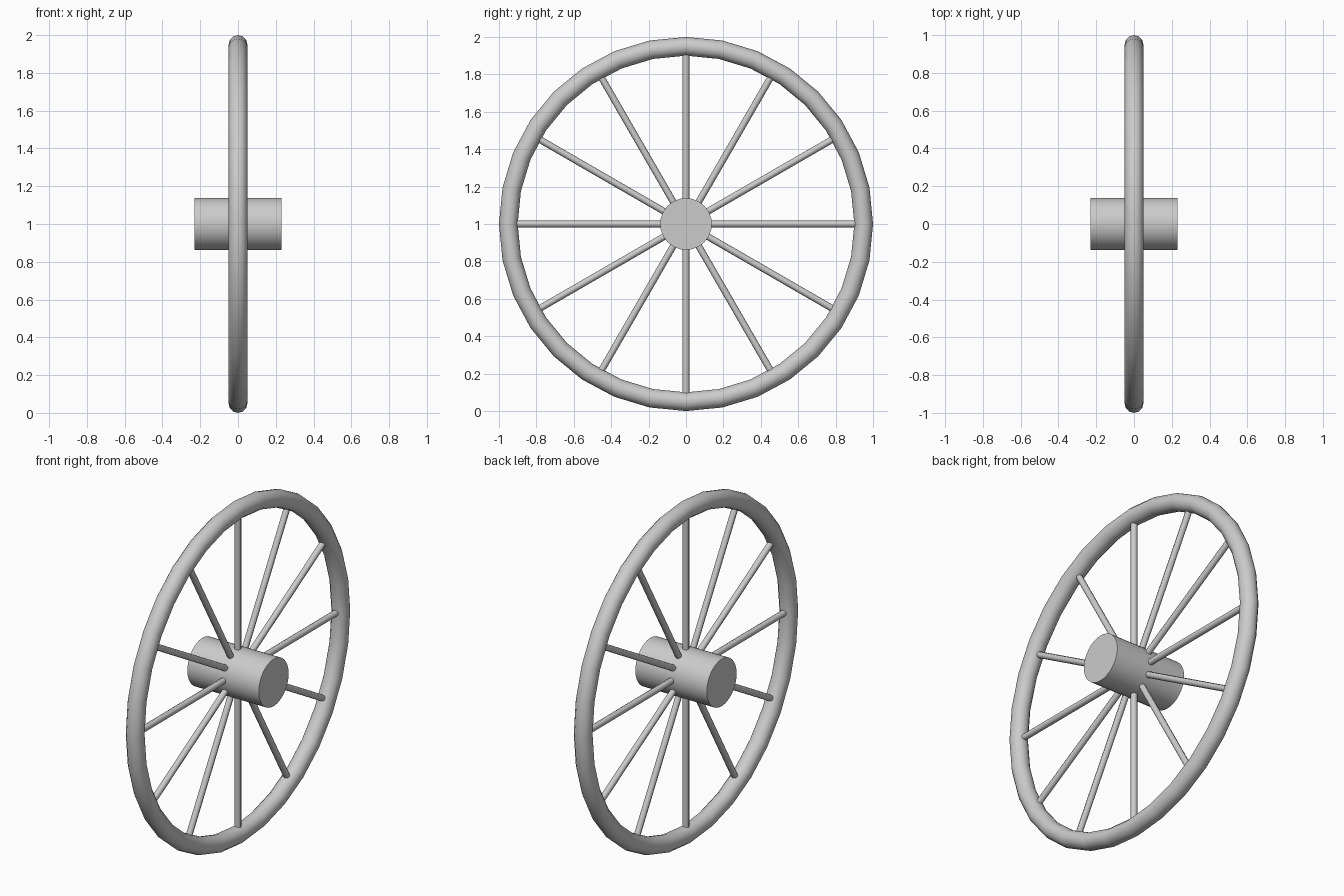
import bpy
from math import radians, pi
from mathutils import Matrix, Vector

default_cube = bpy.data.objects.get("Cube")
if default_cube:
    bpy.data.objects.remove(default_cube)

RIM_RADIUS, TUBE_RADIUS = 0.95, 0.05
HUB_RADIUS, HUB_LENGTH = 0.138, 0.462
SPOKE_RADIUS, SPOKE_END, SPOKES = 0.018, 0.92, 12
CENTRE = Vector((0, 0, 1))

# Single grey finish
grey = bpy.data.materials.new("plain grey")
grey.use_nodes = True
colour = (0.6, 0.6, 0.6, 1)
grey.diffuse_color = colour
grey.node_tree.nodes["Principled BSDF"].inputs["Base Color"].default_value = colour


def finish(name, angle):
    """Name the active object, give it the finish and smooth its sides."""
    obj = bpy.context.object
    obj.name = name
    obj.data.materials.append(grey)
    bpy.ops.object.shade_smooth_by_angle(angle=radians(angle))
    return obj


# Rim: a tube ring standing in the yz plane
bpy.ops.mesh.primitive_torus_add(
    major_segments=32, minor_segments=12, major_radius=RIM_RADIUS,
    minor_radius=TUBE_RADIUS, location=CENTRE, rotation=(0, pi / 2, 0))
finish("rim", 40)

# Hub: a closed cylinder along the axle
bpy.ops.mesh.primitive_cylinder_add(
    vertices=32, radius=HUB_RADIUS, depth=HUB_LENGTH,
    location=CENTRE, rotation=(0, pi / 2, 0))
finish("hub", 40)

# Spokes: thin rods from inside the hub to inside the rim
inner = HUB_RADIUS * 0.7
for i in range(SPOKES):
    turn = 2 * pi * i / SPOKES
    direction = Matrix.Rotation(turn, 3, 'X') @ Vector((0, 0, 1))
    bpy.ops.mesh.primitive_cylinder_add(
        vertices=8, radius=SPOKE_RADIUS, depth=SPOKE_END - inner,
        location=CENTRE + direction * (SPOKE_END + inner) / 2,
        rotation=(turn, 0, 0))
    finish(f"spoke_{i + 1}", 50)
